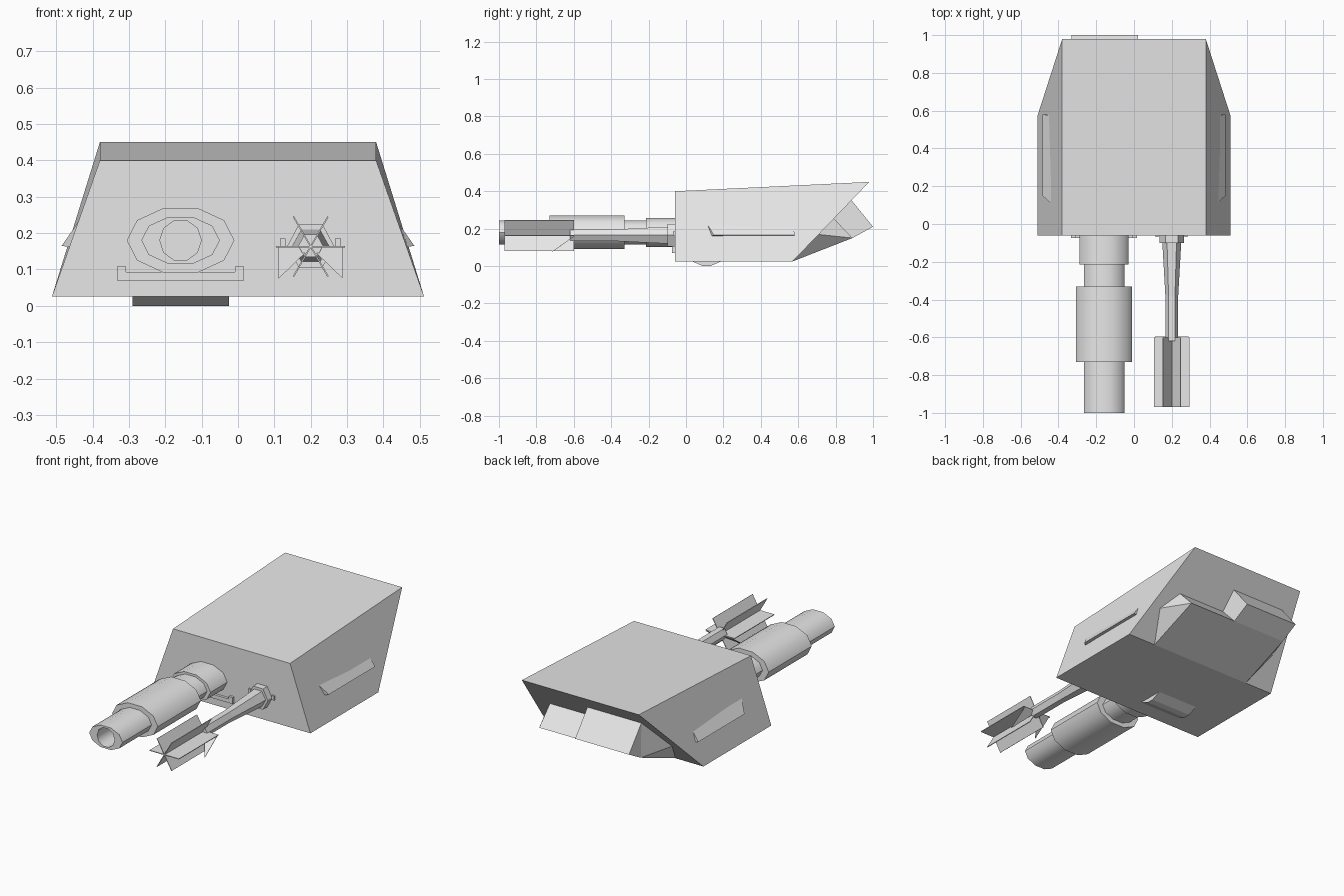
import bpy, bmesh, math

if "Cube" in bpy.data.objects:
    bpy.data.objects.remove(bpy.data.objects["Cube"])

grey = bpy.data.materials.new("hull_grey")
grey.diffuse_color = (0.8, 0.8, 0.8, 1)
grey.use_nodes = True
grey.node_tree.nodes["Principled BSDF"].inputs["Base Color"].default_value = grey.diffuse_color


def make(name, verts, faces, smooth=0):
    """Build an object; smooth is the edge angle in degrees, 0 for flat."""
    me = bpy.data.meshes.new(name)
    me.from_pydata(verts, [], faces)
    bm = bmesh.new()
    bm.from_mesh(me)
    bmesh.ops.recalc_face_normals(bm, faces=bm.faces)
    bm.to_mesh(me)
    bm.free()
    me.materials.append(grey)
    ob = bpy.data.objects.new(name, me)
    bpy.context.collection.objects.link(ob)
    if smooth:
        bpy.ops.object.select_all(action='DESELECT')
        bpy.context.view_layer.objects.active = ob
        ob.select_set(True)
        bpy.ops.object.shade_smooth_by_angle(angle=math.radians(smooth))
    return ob


def loft(name, rings, smooth=0):
    """Skin equal-length rings of points and cap both ends."""
    n = len(rings[0])
    verts = [p for r in rings for p in r]
    faces = [(i * n + j, i * n + (j + 1) % n, (i + 1) * n + (j + 1) % n, (i + 1) * n + j)
             for i in range(len(rings) - 1) for j in range(n)]
    faces += [tuple(range(n)), tuple(range(len(verts) - n, len(verts)))]
    return make(name, verts, faces, smooth)


def oval(cx, cz, sides, y, rx, rz):
    return [(cx + rx * math.cos(math.tau * k / sides), y,
             cz + rz * math.sin(math.tau * k / sides)) for k in range(sides)]


def prism(name, profile, x0, x1):
    """Extrude a (y, z) profile along x."""
    return loft(name, [[(x, y, z) for y, z in profile] for x in (x0, x1)])


def box(name, x0, x1, y0, y1, z0, z1):
    return prism(name, [(y0, z0), (y1, z0), (y1, z1), (y0, z1)], x0, x1)


# Main hull with raked tail
loft("hull", [
    [(-.512, -.06, .025), (.512, -.06, .025), (.38, -.06, .40), (-.38, -.06, .40)],
    [(-.512, .57, .025), (.512, .57, .025), (.38, .98, .45), (-.38, .98, .45)]])

# Tail housing: wedge with flared cheeks, plus a taller block on one side
def half(s):
    return [(s * .33, .57, .025), (s * .41, .70, .17), (s * .33, .79, .255), (s * .33, .89, .15)]

make("tail_housing", half(-1) + half(1),
     [(0, 4, 7, 3), (3, 7, 6, 2), (0, 1, 3), (1, 2, 3), (4, 5, 7), (5, 6, 7),
      (0, 1, 5, 4), (1, 2, 6, 5)])
prism("tail_block", [(.79, .255), (.885, .352), (1.0, .21), (.89, .15)], -.33, .02)
make("tail_block_cheek", [(-.41, .70, .17), (-.33, .885, .352), (-.33, .79, .255),
                          (-.33, .89, .15)],
     [(0, 1, 3), (0, 1, 2), (0, 2, 3), (1, 2, 3)])

# Side ledges
for s, side in ((-1, "left"), (1, "right")):
    make("side_ledge_" + side,
         [(s * .44, .11, .23), (s * .485, .15, .165), (s * .455, .13, .16),
          (s * .44, .575, .23), (s * .485, .58, .165), (s * .455, .58, .16)],
         [(0, 1, 2), (3, 4, 5), (0, 1, 4, 3), (1, 2, 5, 4), (0, 2, 5, 3)])

# Belly keel
prism("belly_keel", [(.03, .026), (.09, 0), (.13, 0), (.19, .026)], -.29, -.025)

# Large stepped cannon with a hollow muzzle
steps = [(-.7, .057, .057), (-1, .057, .057), (-1, .108, .068), (-.73, .108, .068),
         (-.73, .148, .094), (-.33, .148, .094), (-.33, .108, .068), (-.215, .108, .068),
         (-.215, .130, .081), (-.05, .130, .081)]
loft("cannon", [oval(-.158, .18, 10, *s) for s in steps], 50)

# Bracket beneath the cannon
box("cannon_bracket", -.333, .017, -.075, -.055, .07, .093)
for x in (-.333, -.008):
    box("cannon_bracket_tab", x, x + .025, -.075, -.055, .093, .108)

# Thin gun: hexagonal collar and tapering shaft
steps = [(-.62, .034, .036), (-.38, .034, .036), (-.10, .05, .052),
         (-.10, .064, .070), (-.05, .064, .070)]
loft("gun_shaft", [oval(.2, .165, 6, *s) for s in steps])
for x in (.115, .267):
    box("gun_collar_tab", x, x + .016, -.07, -.055, .16, .185)

# Star of six blades at the gun's muzzle
for k in range(6):
    a = math.tau * k / 6
    c, s, t = math.cos(a), math.sin(a), .002
    sec = [(.2 - s * t, .163 + c * t), (.2 + s * t, .163 - c * t),
           (.2 + c * .095 + s * t, .163 + s * .095 - c * t),
           (.2 + c * .095 - s * t, .163 + s * .095 + c * t)]
    loft("muzzle_blade", [[(x, y, z) for x, z in sec] for y in (-.97, -.6)])

# Webs joining the blades underneath
for s in (-1, 1):
    tri = [(.2, -.6, .16), (.2 + s * .088, -.6, .16), (.2 + s * .088, -.72, .075)]
    loft("muzzle_web", [tri, [(x, y + .004, z) for x, y, z in tri]])
